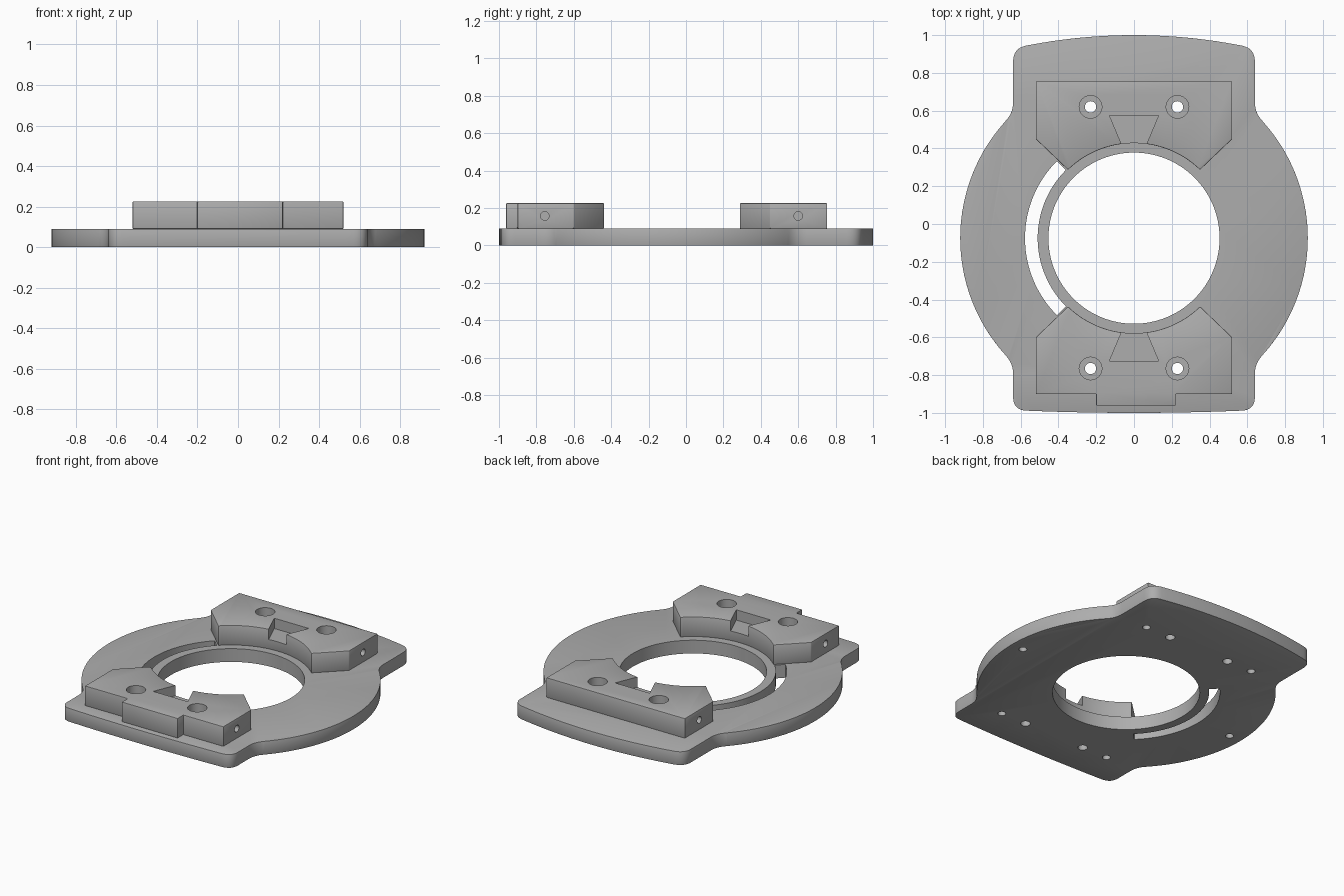
import bpy, bmesh, math
from mathutils import Vector

if "Cube" in bpy.data.objects:
    bpy.data.objects.remove(bpy.data.objects["Cube"])

CY = -0.075          # centre of the ring in y
PLATE_TOP, BLOCK_TOP = 0.09, 0.225

grey = bpy.data.materials.new("plain grey")
grey.diffuse_color = (0.42, 0.42, 0.42, 1)
grey.use_nodes = True
grey.node_tree.nodes["Principled BSDF"].inputs["Base Color"].default_value = grey.diffuse_color


def arc(r, a0, a1, n, cx=0.0, cy=CY):
    """Points on an arc, angles in degrees."""
    return [(cx + r * math.cos(math.radians(a0 + (a1 - a0) * i / n)),
             cy + r * math.sin(math.radians(a0 + (a1 - a0) * i / n))) for i in range(n + 1)]


def round_corner(prev, p, nxt, d, n=8):
    """Soft corner that starts and ends d away from p."""
    p = Vector(p)
    a = p + (Vector(prev) - p).normalized() * d
    b = p + (Vector(nxt) - p).normalized() * d
    return [tuple(a * (1 - t) ** 2 + p * 2 * t * (1 - t) + b * t * t)
            for t in (i / n for i in range(n + 1))]


def prism(name, pts, z0, z1):
    bm = bmesh.new()
    face = bm.faces.new([bm.verts.new((x, y, z0)) for x, y in pts])
    ext = bmesh.ops.extrude_face_region(bm, geom=[face])["geom"]
    bmesh.ops.translate(bm, vec=(0, 0, z1 - z0),
                        verts=[v for v in ext if isinstance(v, bmesh.types.BMVert)])
    bmesh.ops.recalc_face_normals(bm, faces=bm.faces)
    me = bpy.data.meshes.new(name)
    bm.to_mesh(me)
    bm.free()
    ob = bpy.data.objects.new(name, me)
    bpy.context.collection.objects.link(ob)
    me.materials.append(grey)
    return ob


def drill(x, y, r, z0, z1, n=32):
    return prism("drill", arc(r, 0, 360 - 360 / n, n - 1, x, y), z0, z1)


def side_drill(x, y, z, r=0.023, depth=0.1):
    ob = drill(0, 0, r, -depth, depth, 24)
    ob.rotation_euler = (0, math.pi / 2, 0)
    ob.location = (x, y, z)
    return ob


def finish(ob, cutters, bevel):
    """Chamfer the outer edges, cut the holes, then shade."""
    b = ob.modifiers.new("chamfer", "BEVEL")
    b.width, b.segments, b.limit_method, b.angle_limit = bevel, 2, "ANGLE", math.radians(40)
    for c in cutters:
        m = ob.modifiers.new("cut", "BOOLEAN")
        m.operation, m.solver, m.object = "DIFFERENCE", "EXACT", c
    bpy.context.view_layer.update()
    me = bpy.data.meshes.new_from_object(ob.evaluated_get(bpy.context.evaluated_depsgraph_get()))
    ob.modifiers.clear()
    ob.data = me
    for c in cutters:
        bpy.data.objects.remove(c)
    bpy.ops.object.select_all(action="DESELECT")
    ob.select_set(True)
    bpy.context.view_layer.objects.active = ob
    bpy.ops.object.shade_smooth_by_angle(angle=math.radians(30))


# Base plate: right half of the outline, mirrored to the left
def end_curve(sag_edge, sag_mid, n=12):
    return [(0.64 * i / n, sag_mid + (sag_edge - sag_mid) * (i / n) ** 2) for i in range(n + 1)]


back, front = end_curve(0.93, 1.0), end_curve(-0.985, -1.0)
side = arc(0.92, -43, 43, 40)
half = [p for p in front if p[0] < 0.56]
half += round_corner(front[-2], front[-1], (0.64, 0), 0.07)
half += round_corner((0.64, -1), (0.64, -0.735), side[0], 0.06)
half += side
half += round_corner(side[-1], (0.64, 0.585), (0.64, 1), 0.06)
half += round_corner((0.64, 0), back[-1], back[-2], 0.07)
half += [p for p in reversed(back) if p[0] < 0.56]
outline = half + [(-x, y) for x, y in reversed(half[1:-1])]
plate = prism("base_plate", outline, 0, PLATE_TOP)

SCREWS = {"back": 0.62, "front": -0.765}
cuts = [drill(0, CY, 0.453, -0.1, 0.3, 128),
        prism("slot", arc(0.577, 135, 225, 40) + arc(0.51, 225, 135, 40), -0.1, 0.3)]
for s in (-1, 1):
    cuts.append(drill(s * 0.83, CY, 0.025, -0.1, 0.06))
    for y in SCREWS.values():
        cuts.append(drill(s * 0.23, y, 0.03, -0.1, 0.3))
        cuts.append(drill(s * 0.42, y, 0.025, -0.1, 0.06))
finish(plate, cuts, 0.008)

# Clamp blocks: chamfered shoulders, curved inner face, dovetail notch, screw holes
inner = arc(0.503, 46, 134, 40)
blocks = {
    "back": [(-0.52, 0.45), (-0.52, 0.755), (0.52, 0.755), (0.52, 0.45)] + inner,
    "front": [(-0.52, -0.6), (-0.52, -0.9), (-0.2, -0.9), (-0.2, -0.962), (0.22, -0.962),
              (0.22, -0.9), (0.52, -0.9), (0.52, -0.6)] + [(x, 2 * CY - y) for x, y in inner],
}
for name, pts in blocks.items():
    sign = 1 if name == "back" else -1
    y = SCREWS[name]
    block = prism(name + "_clamp_block", pts, PLATE_TOP, BLOCK_TOP)
    notch = [(-0.13, 0.65), (0.13, 0.65), (0.052, 0.465), (-0.052, 0.465)]
    cuts = [prism("notch", [(u, CY + sign * v) for u, v in notch], 0.155, 0.3)]
    for s in (-1, 1):
        cuts += [drill(s * 0.23, y, 0.03, 0, 0.3), drill(s * 0.23, y, 0.06, 0.15, 0.3),
                 side_drill(s * 0.52, 0.6 if sign > 0 else -0.755, 0.157)]
    finish(block, cuts, 0.004)
